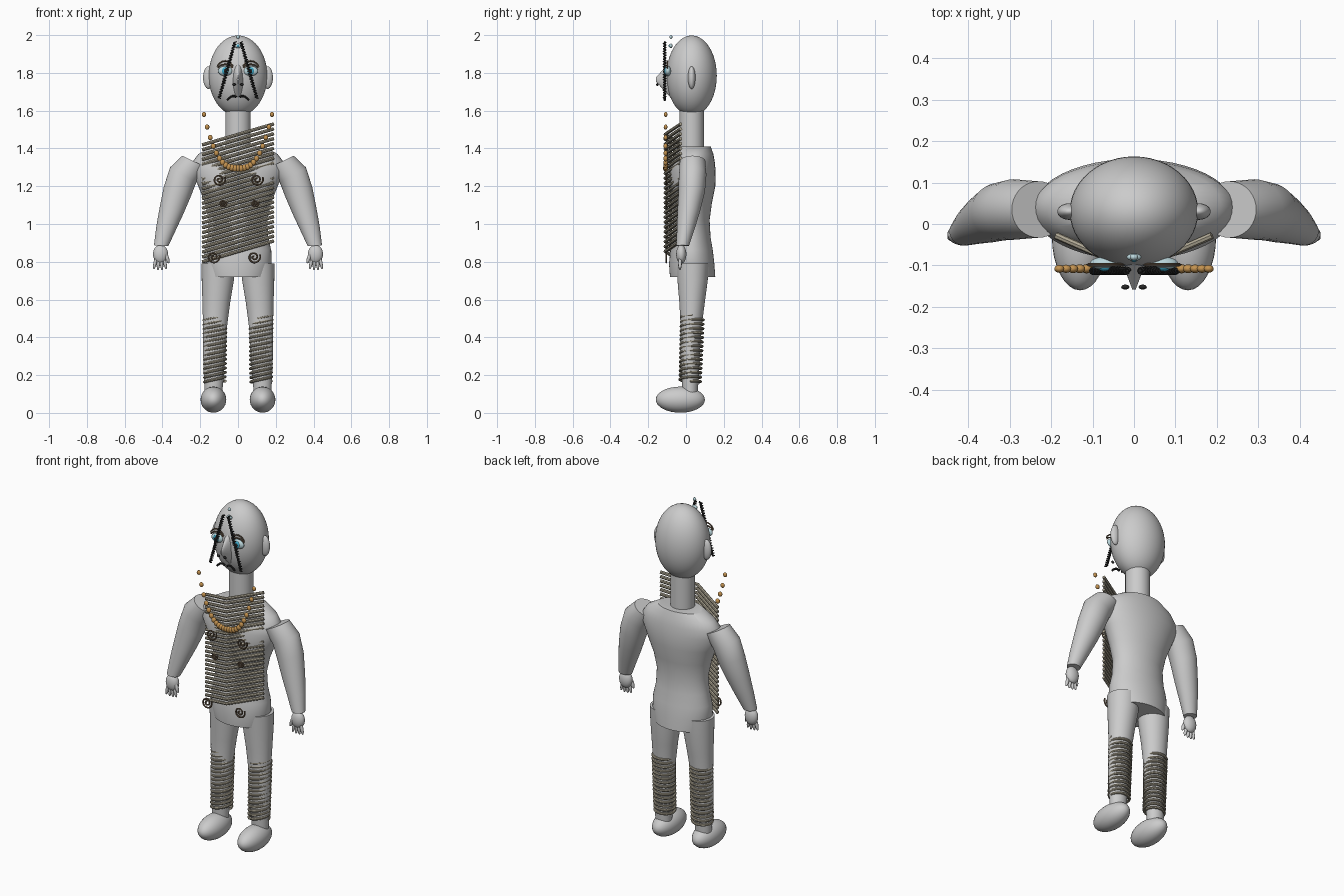
import bpy, bmesh
from math import pi, sin, cos, radians
from mathutils import Vector

if "Cube" in bpy.data.objects:
    bpy.data.objects.remove(bpy.data.objects["Cube"])


def material(name, r, g, b):
    m = bpy.data.materials.new(name)
    m.diffuse_color = (r, g, b, 1)
    m.use_nodes = True
    m.node_tree.nodes["Principled BSDF"].inputs["Base Color"].default_value = m.diffuse_color
    return m


TAN = material("tan_cord", .42, .38, .29)
BROWN = material("dark_brown", .16, .11, .07)
BLACK = material("black", .02, .02, .02)
GOLD = material("amber", .55, .29, .08)
PALE = material("pale_blue", .5, .68, .72)
BLUE = material("iris_blue", .05, .42, .62)


def finish(ob, name, mat=None):
    ob.name = name
    if mat:
        ob.data.materials.append(mat)
    bpy.ops.object.select_all(action='DESELECT')
    bpy.context.view_layer.objects.active = ob
    ob.select_set(True)
    bpy.ops.object.shade_smooth_by_angle(angle=radians(40))
    return ob


def ball(name, loc, size, mat=None, seg=32):
    bpy.ops.mesh.primitive_uv_sphere_add(segments=seg, ring_count=seg // 2, radius=1, location=loc)
    ob = bpy.context.object
    ob.scale = size
    return finish(ob, name, mat)


def loft(name, sections, n=36):
    """Capped elliptical rings: (x, y, z, rx, ry, tilt in degrees)."""
    bm = bmesh.new()
    rings = []
    for x, y, z, rx, ry, tilt in sections:
        t = radians(tilt)
        ring = []
        for i in range(n):
            a = 2 * pi * i / n
            ring.append(bm.verts.new((x + rx * cos(a) * cos(t), y + ry * sin(a),
                                      z + rx * cos(a) * sin(t))))
        rings.append(ring)
    for a, b in zip(rings, rings[1:]):
        for i in range(n):
            bm.faces.new((a[i], a[(i + 1) % n], b[(i + 1) % n], b[i]))
    bm.faces.new(rings[0])
    bm.faces.new(rings[-1])
    bmesh.ops.recalc_face_normals(bm, faces=bm.faces)
    me = bpy.data.meshes.new(name)
    bm.to_mesh(me)
    bm.free()
    ob = bpy.data.objects.new(name, me)
    bpy.context.collection.objects.link(ob)
    return finish(ob, name)


def tube(name, paths, r, mat, res=2):
    cu = bpy.data.curves.new(name, 'CURVE')
    cu.dimensions = '3D'
    cu.bevel_depth = r
    cu.bevel_resolution = res
    cu.use_fill_caps = True
    for pts in paths:
        sp = cu.splines.new('POLY')
        sp.points.add(len(pts) - 1)
        for p, co in zip(sp.points, pts):
            p.co = (*co, 1)
    ob = bpy.data.objects.new(name, cu)
    bpy.context.collection.objects.link(ob)
    bpy.ops.object.select_all(action='DESELECT')
    bpy.context.view_layer.objects.active = ob
    ob.select_set(True)
    bpy.ops.object.convert(target='MESH')
    return finish(bpy.context.object, name, mat)


# head, neck and torso
ball("head", (0, .03, 1.785), (.155, .133, .213), seg=48)
loft("neck", [(0, .03, 1.38, .067, .065, 0), (0, .03, 1.62, .067, .065, 0)])
loft("torso", [(0, .035, .72, .16, .12, 0), (0, .03, .79, .178, .12, 0), (0, .03, .86, .176, .112, 0),
               (0, .03, .93, .16, .1, 0), (0, .03, 1.02, .155, .095, 0), (0, .03, 1.11, .175, .107, 0),
               (0, .035, 1.2, .21, .12, 0), (0, .035, 1.28, .245, .122, 0), (0, .04, 1.33, .24, .112, 0),
               (0, .045, 1.37, .21, .1, 0), (0, .048, 1.41, .14, .083, 0)], 48)

# nose, nostrils, mouth
bpy.ops.mesh.primitive_cone_add(vertices=32, radius1=1, radius2=.12, depth=1,
                                location=(0, -.118, 1.765), rotation=(pi / 2, 0, 0))
nose = bpy.context.object
nose.scale = (.034, .1, .08)
finish(nose, "nose")
tube("mouth", [[(s * (.008 + .05 * t), -.112, 1.655 + .022 * sin(pi * (.25 + .75 * t)))
                for t in [i / 8 for i in range(9)]] for s in (-1, 1)], .006, BLACK)

for s, side in ((-1, "left"), (1, "right")):
    # face
    ball(side + "_ear", (s * .155, .03, 1.775), (.03, .02, .06))
    ball(side + "_nostril", (s * .021, -.152, 1.738), (.01, .006, .008), BLACK, 12)
    x = s * .068
    ball(side + "_eye", (x, -.095, 1.81), (.038, .016, .026), PALE)
    ball(side + "_iris", (x, -.107, 1.81), (.018, .008, .02), BLUE, 20)
    ball(side + "_pupil", (x, -.113, 1.81), (.008, .005, .01), BLACK, 12)
    tube(side + "_brow", [[(x + w * cos(a), -.098, 1.815 + h * sin(a))
                           for a in [pi * (.12 + .076 * i) for i in range(11)]]
                          for w, h in ((.042, .03), (.045, .048))], .004, BROWN)
    # twisted face cord
    p, q = Vector((s * .016, -.113, 1.965)), Vector((s * .1, -.113, 1.665))
    cord = []
    for i in range(177):
        a = 2 * pi * i / 8
        cord.append(p.lerp(q, i / 176) + Vector((.007 * cos(a), .007 * sin(a), 0)))
    tube(side + "_face_cord", [cord, [p, q]], .0035, BLACK, 1)

    # arm and hand
    arm = [(.23, .035, 1.33, .072, .068, 26), (.29, .035, 1.26, .08, .073, 30),
           (.322, .03, 1.17, .076, .07, 22), (.352, .015, 1.07, .065, .06, 14),
           (.38, 0, .98, .053, .048, 10), (.407, -.018, .885, .038, .034, 4)]
    loft(side + "_arm", [(s * x, y, z, rx, ry, s * t) for x, y, z, rx, ry, t in arm])
    ball(side + "_palm", (s * .41, -.025, .84), (.04, .027, .05))
    for i in range(4):
        f = (i - 1.5) / 1.5
        ob = ball(side + "_finger", (s * (.413 + .026 * f), -.032, .788 + .006 * abs(f)),
                  (.009, .01, .034), None, 12)
        ob.rotation_euler = (0, -s * .2 * f, 0)
    ob = ball(side + "_thumb", (s * .375, -.035, .82), (.01, .011, .03), None, 12)
    ob.rotation_euler = (0, s * .3, 0)

    # leg and foot
    leg = [(.105, .035, .79, .088, .085, 0), (.107, .035, .7, .085, .08, 0), (.115, .032, .58, .073, .067, 0),
           (.122, .027, .45, .063, .055, 0), (.125, .022, .32, .06, .052, 0),
           (.128, .022, .2, .053, .046, 0), (.13, .022, .1, .046, .04, 0)]
    loft(side + "_leg", [(s * x, y, z, rx, ry, t) for x, y, z, rx, ry, t in leg])
    ball(side + "_foot", (s * .13, -.03, .07), (.068, .13, .069))

    # cord wound round the leg
    coil = []
    for i in range(15 * 24 + 1):
        t = i / 360
        a = 2 * pi * i / 24
        r = .055 + .004 * t
        coil.append((s * .122 + r * cos(a), .022 + .012 * t + r * sin(a), .16 + .35 * t + .008 * cos(a)))
    tube(side + "_leg_coil", [coil], .0075, TAN)

# slanted cords across the chest
tube("chest_cords", [[(-.188, -.028, z), (0, -.11, z + .055), (.188, -.028, z + .11)]
                     for z in [.8 + i * .0258 for i in range(25)]], .009, TAN)

# bead necklace
for i in range(23):
    u = (i - 11) / 11
    k = .012 + .005 * (1 - abs(u))
    ball("necklace_bead", (.18 * u, -.108, 1.295 + .285 * abs(u) ** 2.8), (k, k * .8, k * 1.1), GOLD, 16)

# forehead ornaments
ball("forehead_bead", (0, -.08, 1.99), (.01, .008, .01), PALE, 16)
ball("forehead_eye", (0, -.08, 1.943), (.018, .009, .012), PALE, 16)
ball("forehead_iris", (0, -.087, 1.943), (.007, .005, .007), BLUE, 12)

# body spirals
for x, z, r in ((-.1, 1.235, .034), (.1, 1.235, .034), (-.13, .825, .034), (.085, .825, .034),
                (-.08, 1.11, .02), (.09, 1.11, .02)):
    pts = [(x + r * t * cos(13 * t), -.105, z + r * t * sin(13 * t)) for t in [.1 + i * .0225 for i in range(41)]]
    tube("body_spiral", [pts], .0045, BROWN)
